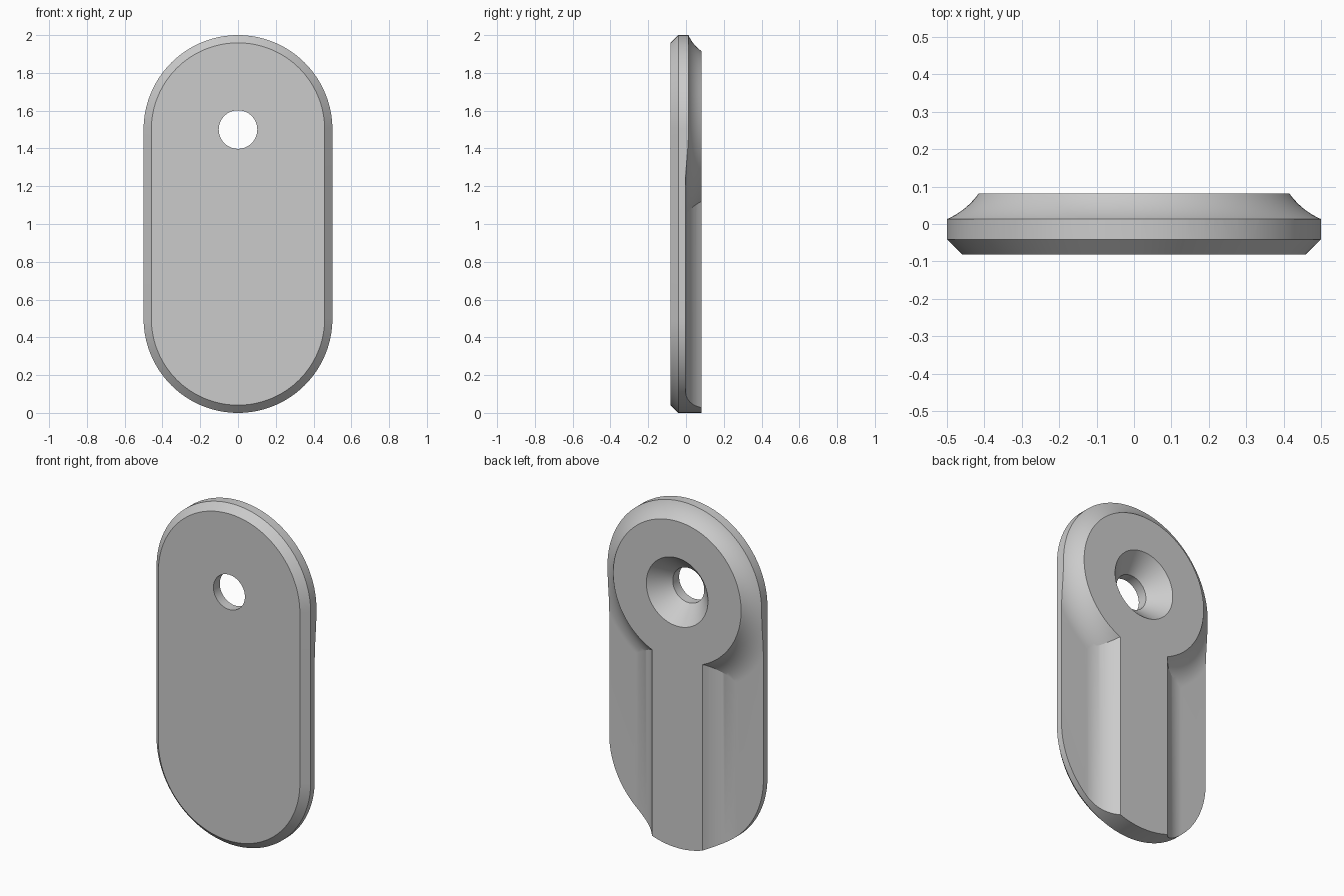
import bpy, bmesh
from math import sin, cos, pi, sqrt, radians

if "Cube" in bpy.data.objects:
    bpy.data.objects.remove(bpy.data.objects["Cube"])

FRONT, BACK, FLOOR = -0.082, 0.082, -0.003   # depth levels
BOSS_Z, BOSS_R, RIB_X = 1.5, 0.415, 0.164    # boss centre, boss radius, rib half width
COVE_R, STEPS, SEG = 0.2, 14, 128

grey = bpy.data.materials.new("light grey")
grey.use_nodes = True
grey.diffuse_color = (0.6, 0.6, 0.6, 1)
grey.node_tree.nodes["Principled BSDF"].inputs["Base Color"].default_value = (0.6, 0.6, 0.6, 1)


def loft(name, rings):
    """Closed solid skinned through rings of equal point count, capped at both ends."""
    bm = bmesh.new()
    loops = [[bm.verts.new(p) for p in ring] for ring in rings]
    n = len(loops[0])
    for a, b in zip(loops, loops[1:]):
        for i in range(n):
            j = (i + 1) % n
            bm.faces.new((a[i], a[j], b[j], b[i]))
    bm.faces.new(loops[0])
    bm.faces.new(loops[-1])
    bmesh.ops.recalc_face_normals(bm, faces=bm.faces[:])
    mesh = bpy.data.meshes.new(name)
    bm.to_mesh(mesh)
    bm.free()
    mesh.materials.append(grey)
    obj = bpy.data.objects.new(name, mesh)
    bpy.context.collection.objects.link(obj)
    return obj


def circle(r, y):
    return [(r * cos(2 * pi * i / SEG), y, BOSS_Z + r * sin(2 * pi * i / SEG)) for i in range(SEG)]


def stadium(r, y):
    half = SEG // 2
    arc = [pi * i / half for i in range(half + 1)]
    return ([(r * cos(a), y, 1.5 + r * sin(a)) for a in arc]
            + [(-r * cos(a), y, 0.5 - r * sin(a)) for a in arc])


def combine(target, tool, operation):
    """Apply a boolean and discard the tool."""
    tool.hide_render = True
    mod = target.modifiers.new("combine", 'BOOLEAN')
    mod.operation, mod.solver, mod.object = operation, 'EXACT', tool
    bpy.context.view_layer.update()
    result = bpy.data.meshes.new_from_object(
        target.evaluated_get(bpy.context.evaluated_depsgraph_get()))
    target.modifiers.clear()
    target.data = result
    bpy.data.objects.remove(tool)


# Concave cove: (distance out from the raised edge, depth), tangent to the floor
height = BACK - FLOOR
reach = sqrt(2 * COVE_R * height - height ** 2)
cove = []
for i in range(STEPS + 1):
    t = reach * i / STEPS
    cove.append((t, FLOOR + COVE_R - sqrt(COVE_R ** 2 - (reach - t) ** 2)))
cove.append((reach, FLOOR - 0.05))

# Raised relief: floor slab, round boss and straight rib
floor_slab = loft("floor_slab", [[(-0.8, y, -0.3), (0.8, y, -0.3), (0.8, y, 2.3), (-0.8, y, 2.3)]
                                 for y in (-0.2, FLOOR)])
boss = loft("boss", [circle(BOSS_R + t, y) for t, y in cove])
side = [(RIB_X + t, y) for t, y in cove]
section = side + [(-x, y) for x, y in reversed(side)]
rib = loft("rib", [[(x, y, z) for x, y in section] for z in (-0.1, BOSS_Z)])
combine(boss, rib, 'UNION')
combine(floor_slab, boss, 'UNION')

# Plate with chamfered front edge, trimmed to the relief at the back
plate = loft("plate", [stadium(0.459, FRONT), stadium(0.5, -0.041), stadium(0.5, 0.15)])
combine(plate, floor_slab, 'INTERSECT')

# Countersunk screw hole
hole = loft("hole_cutter", [circle(0.102, -0.2), circle(0.102, BACK - 0.105),
                            circle(0.2, BACK), circle(0.22, BACK + 0.021)])
combine(plate, hole, 'DIFFERENCE')

bpy.ops.object.select_all(action='DESELECT')
plate.select_set(True)
bpy.context.view_layer.objects.active = plate
bpy.ops.object.shade_smooth_by_angle(angle=radians(20))
